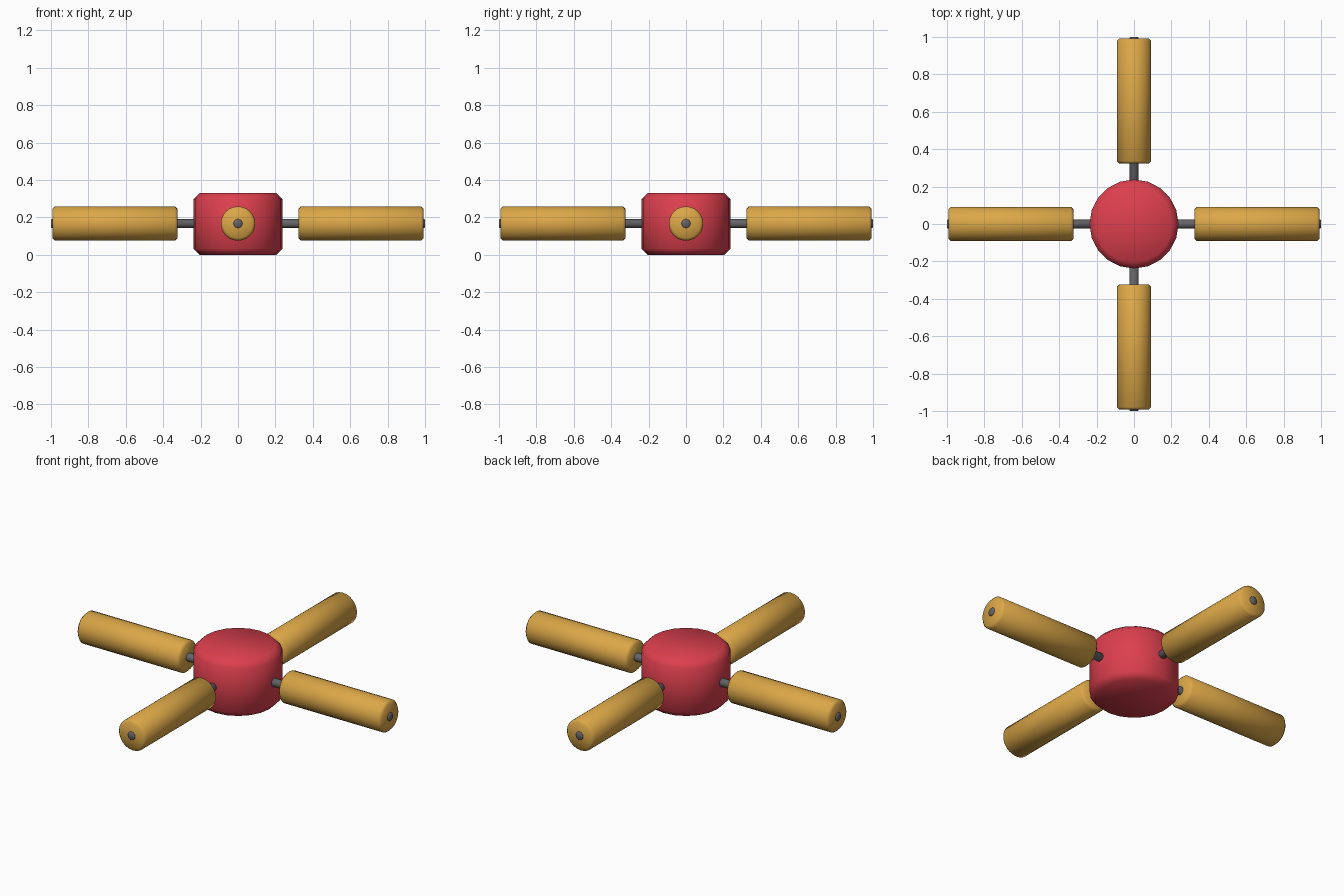
import bpy, bmesh
from math import pi, radians
from mathutils import Matrix

if "Cube" in bpy.data.objects:
    bpy.data.objects.remove(bpy.data.objects["Cube"])


def material(name, rgb):
    m = bpy.data.materials.new(name)
    m.diffuse_color = (*rgb, 1)
    m.use_nodes = True
    m.node_tree.nodes["Principled BSDF"].inputs["Base Color"].default_value = m.diffuse_color
    return m


RED = material("red", (0.72, 0.05, 0.075))
TAN = material("ochre", (0.72, 0.39, 0.065))
STEEL = material("dark_grey", (0.13, 0.13, 0.14))


def drum(name, radius, start, end, sides, bevel, mat, matrix):
    """Chamfered cylinder running along local z from start to end."""
    bm = bmesh.new()
    bmesh.ops.create_cone(bm, cap_ends=True, segments=sides, radius1=radius,
                          radius2=radius, depth=end - start)
    bmesh.ops.translate(bm, verts=bm.verts, vec=(0, 0, (start + end) / 2))
    rims = [e for e in bm.edges
            if abs(e.verts[0].co.z - e.verts[1].co.z) < 1e-5]
    bmesh.ops.bevel(bm, geom=rims, offset=bevel, segments=1, affect='EDGES')
    bm.transform(matrix)
    bmesh.ops.recalc_face_normals(bm, faces=bm.faces)
    mesh = bpy.data.meshes.new(name)
    bm.to_mesh(mesh)
    bm.free()
    mesh.materials.append(mat)
    obj = bpy.data.objects.new(name, mesh)
    bpy.context.collection.objects.link(obj)
    bpy.ops.object.select_all(action='DESELECT')
    obj.select_set(True)
    bpy.context.view_layer.objects.active = obj
    bpy.ops.object.shade_smooth_by_angle(angle=radians(60))
    return obj


# central hub
drum("hub", 0.238, 0, 0.33, 20, 0.033, RED, Matrix.Identity(4))

# four arms: a thin rod carrying a thick handle
for i, side in enumerate(("right", "back", "left", "front")):
    m = (Matrix.Translation((0, 0, 0.167)) @ Matrix.Rotation(i * pi / 2, 4, 'Z')
         @ Matrix.Rotation(pi / 2, 4, 'Y'))
    drum(side + "_rod", 0.024, 0.15, 1.0, 12, 0.004, STEEL, m)
    drum(side + "_handle", 0.092, 0.323, 0.993, 24, 0.014, TAN, m)
